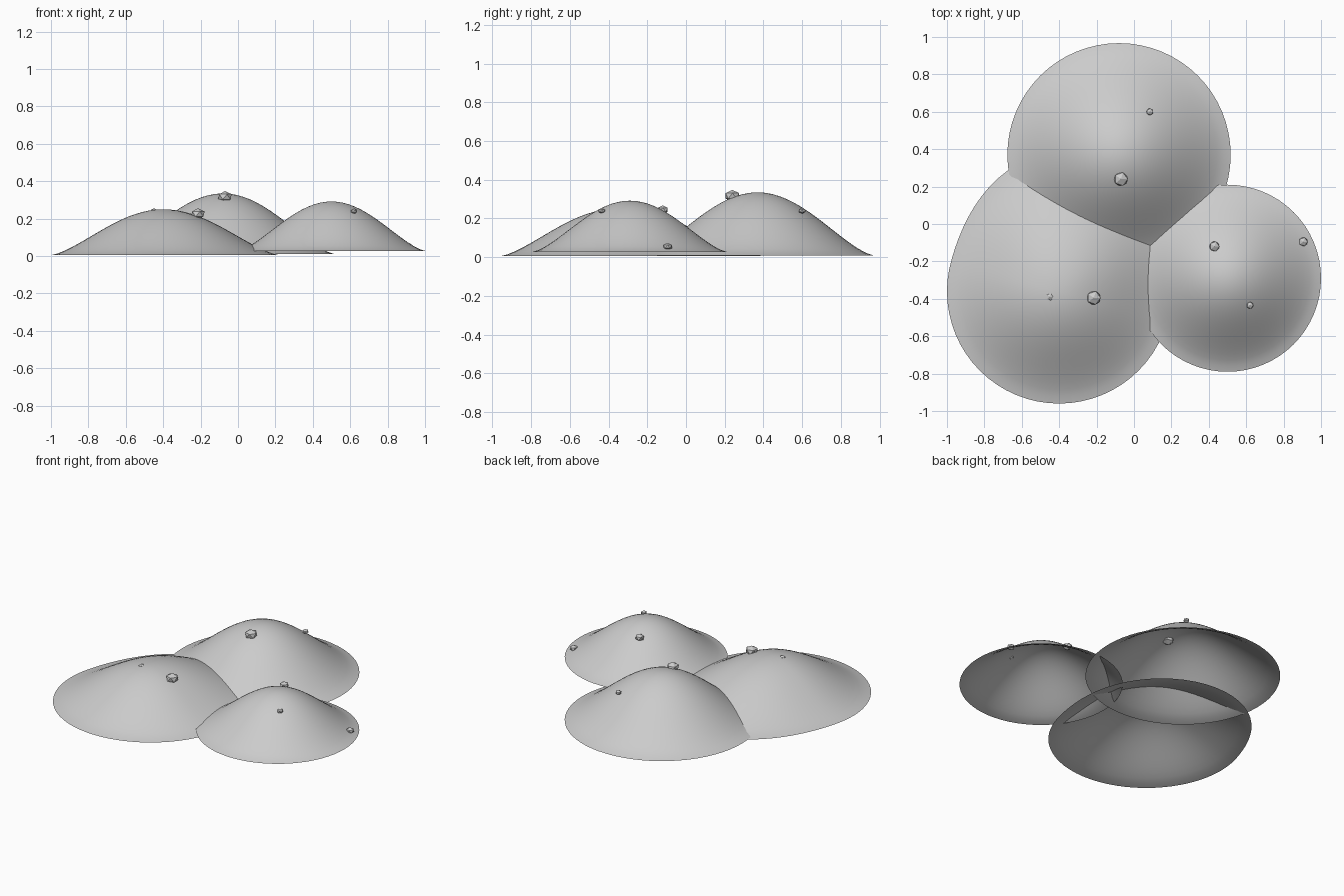
import bpy, bmesh, math
from mathutils import Vector

if "Cube" in bpy.data.objects:
    bpy.data.objects.remove(bpy.data.objects["Cube"])


def make_object(name, bm, smooth):
    me = bpy.data.meshes.new(name)
    bm.normal_update()
    bm.to_mesh(me)
    bm.free()
    for p in me.polygons:
        p.use_smooth = smooth
    ob = bpy.data.objects.new(name, me)
    bpy.context.collection.objects.link(ob)
    return ob


def mound(name, x, y, base, peak, radius, bulge=0.0, bulge_angle=0.0, seg=64, rings=16):
    """Open bell-shaped shell, optionally swollen toward one direction."""
    bm = bmesh.new()
    top = bm.verts.new((x, y, peak))
    prev = None
    for i in range(1, rings + 1):
        t = i / rings
        z = base + (peak - base) * max(0.0, math.cos(t * math.pi / 2)) ** 1.4
        ring = []
        for j in range(seg):
            a = 2 * math.pi * j / seg
            swell = max(0.0, math.cos(a - math.radians(bulge_angle))) ** 2
            r = t * (radius + bulge * swell)
            ring.append(bm.verts.new((x + r * math.cos(a), y + r * math.sin(a), z)))
        for j in range(seg):
            k = (j + 1) % seg
            if prev is None:
                bm.faces.new((top, ring[j], ring[k]))
            else:
                bm.faces.new((prev[j], ring[j], ring[k], prev[k]))
        prev = ring
    return make_object(name, bm, True)


def rock(name, x, y, z, r):
    """Squashed low-poly stone."""
    bm = bmesh.new()
    bmesh.ops.create_icosphere(bm, subdivisions=1, radius=r)
    bmesh.ops.scale(bm, vec=Vector((1, 1, 0.75)), verts=bm.verts)
    bmesh.ops.translate(bm, vec=Vector((x, y, z)), verts=bm.verts)
    return make_object(name, bm, False)


# Three overlapping mounds
mound("left_mound", -0.40, -0.36, 0.005, 0.25, 0.60, 0.165, 75)
mound("back_mound", -0.08, 0.37, 0.01, 0.335, 0.597)
mound("right_mound", 0.50, -0.29, 0.028, 0.292, 0.50)

# Scattered stones
rocks = [
    (-0.215, -0.395, 0.225, 0.041),
    (-0.45, -0.39, 0.240, 0.021),
    (-0.07, 0.24, 0.317, 0.041),
    (0.085, 0.60, 0.240, 0.020),
    (0.43, -0.12, 0.245, 0.030),
    (0.62, -0.435, 0.240, 0.020),
    (0.905, -0.095, 0.055, 0.026),
]
for n, (x, y, z, r) in enumerate(rocks, 1):
    rock("stone_%d" % n, x, y, z, r)
